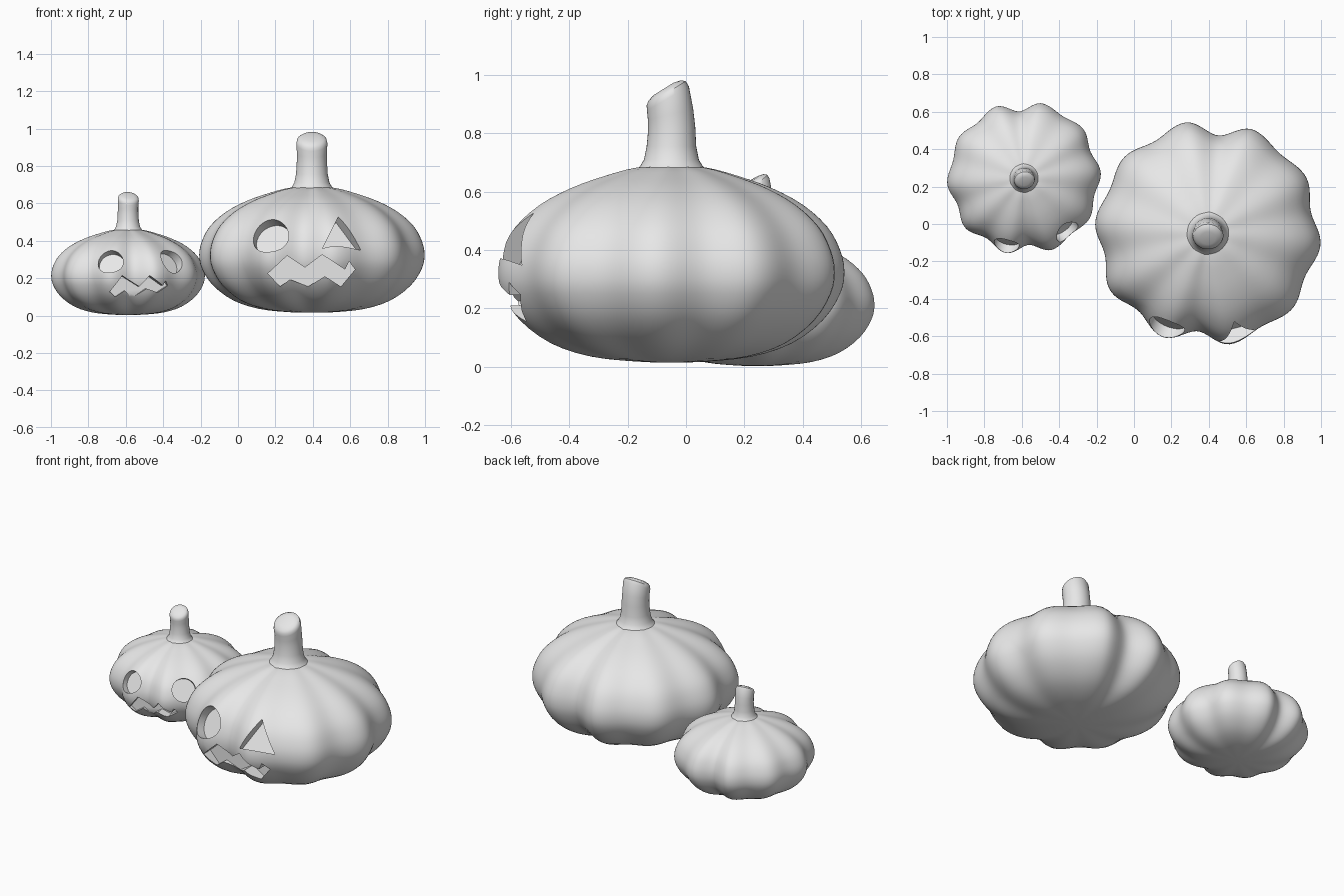
import bpy, bmesh, math
from mathutils import Vector, Matrix

if "Cube" in bpy.data.objects:
    bpy.data.objects.remove(bpy.data.objects["Cube"])

grey = bpy.data.materials.new("plain_grey")
grey.diffuse_color = (0.8, 0.8, 0.8, 1)
grey.use_nodes = True
grey.node_tree.nodes["Principled BSDF"].inputs["Base Color"].default_value = grey.diffuse_color

# Body outline (radius, height) and the depth of the ten grooves
PROFILE = [(0, 0), (.12, .003), (.28, .02), (.42, .065), (.53, .145), (.59, .235),
           (.605, .31), (.59, .385), (.545, .465), (.46, .54), (.35, .598),
           (.23, .64), (.12, .668), (0, .675)]
GROOVES = [.07, .05, .13, .06, .05, .07, .08, .13, .05, .06]
FIRST_GROOVE = math.radians(12)

# Stem rings: (y, z, radius, forward tilt in degrees)
STEM = [(0, .60, .14, 0), (0, .655, .125, 0), (0, .672, .108, 0), (0, .695, .094, 0),
        (0, .74, .085, 0), (.001, .80, .081, 4), (-.003, .85, .080, 14),
        (-.012, .905, .083, 30), (-.018, .922, .079, 32), (-.023, .932, .066, 32),
        (-.026, .938, .040, 32)]


def make_object(name, bm, matrix=Matrix()):
    bmesh.ops.recalc_face_normals(bm, faces=bm.faces)
    mesh = bpy.data.meshes.new(name)
    bm.to_mesh(mesh)
    bm.free()
    mesh.transform(matrix)
    mesh.materials.append(grey)
    obj = bpy.data.objects.new(name, mesh)
    bpy.context.collection.objects.link(obj)
    return obj


def loft(rings):
    """Closed skin over rings of points, with a pole at each end."""
    bm = bmesh.new()
    loops = [[bm.verts.new(p) for p in ring] for ring in rings]
    n = len(loops[0])
    for a, b in zip(loops, loops[1:]):
        for i in range(n):
            j = (i + 1) % n
            bm.faces.new((a[i], a[j], b[j], b[i]))
    for loop in (loops[0], loops[-1]):
        pole = bm.verts.new(sum((v.co for v in loop), Vector()) / n)
        for i in range(n):
            bm.faces.new((loop[i], loop[(i + 1) % n], pole))
    return bm


def smooth_profile(pts, steps=3):
    """Catmull-Rom points, without the two poles."""
    p = [Vector(q) for q in pts]
    p = [Vector((-p[1].x, p[1].y))] + p + [Vector((-p[-2].x, p[-2].y))]
    out = []
    for a, b, c, d in zip(p, p[1:], p[2:], p[3:]):
        for k in range(steps):
            t = k / steps
            out.append(.5 * (2 * b + (c - a) * t + (2 * a - 5 * b + 4 * c - d) * t * t
                             + (3 * b - a - 3 * c + d) * t ** 3))
    return out[1:]


def rib(angle):
    s = (angle - FIRST_GROOVE) / (math.tau / 10)
    k = round(s)
    return 1 - GROOVES[k % 10] * math.cos(math.pi * (s - k)) ** 2


def body_mesh(segments=160):
    angles = [math.tau * i / segments for i in range(segments)]
    return loft([[(q.x * rib(a) * math.cos(a), q.x * rib(a) * math.sin(a), q.y)
                  for a in angles] for q in smooth_profile(PROFILE)])


def stem_mesh(segments=40):
    rings = []
    for y, z, r, tilt in STEM:
        rot = Matrix.Rotation(math.radians(tilt), 3, 'X')
        rings.append([Vector((0, y, z)) + rot @ Vector((r * math.cos(a), r * math.sin(a), 0))
                      for a in (math.tau * i / segments for i in range(segments))])
    return loft(rings)


def cutter(points, origin, azimuth, tilt, depth, out=.2):
    """Prism through the skin, facing the given direction."""
    a, t = math.radians(azimuth), math.radians(tilt)
    n = Vector((math.cos(a) * math.cos(t), math.sin(a) * math.cos(t), math.sin(t)))
    u = Vector((-math.sin(a), math.cos(a), 0))
    v = n.cross(u)
    base = [Vector(origin) + u * x + v * y for x, y in points]
    bm = bmesh.new()
    face = bm.faces.new([bm.verts.new(p - n * depth) for p in base])
    ext = bmesh.ops.extrude_face_region(bm, geom=[face], use_keep_orig=True)
    for g in ext["geom"]:
        if isinstance(g, bmesh.types.BMVert):
            g.co += n * (depth + out)
    obj = make_object("carving_cutter", bm)
    obj.hide_render = True
    return obj


def circle(r, n=40):
    return [(r * math.cos(math.tau * i / n), r * math.sin(math.tau * i / n)) for i in range(n)]


def shift(points, x0, z0):
    return [(x - x0, z - z0) for x, z in points]


def activate(obj):
    bpy.ops.object.select_all(action='DESELECT')
    obj.select_set(True)
    bpy.context.view_layer.objects.active = obj


def pumpkin(name, location, size, turn, cuts):
    m = (Matrix.Translation(location) @ Matrix.Rotation(math.radians(turn), 4, 'Z')
         @ Matrix.Scale(size, 4))
    body = make_object(name + "_body", body_mesh(), m)
    stem = make_object(name + "_stem", stem_mesh(), m)
    activate(body)
    for c in cuts:
        mod = body.modifiers.new("carve", 'BOOLEAN')
        mod.operation, mod.solver, mod.object = 'DIFFERENCE', 'EXACT', c
        bpy.ops.object.modifier_apply(modifier=mod.name)
        bpy.data.objects.remove(c)
    for obj in (body, stem):
        activate(obj)
        bpy.ops.object.shade_smooth_by_angle(angle=math.radians(40))


# Jagged mouths as seen from the front
BIG_MOUTH = [(.16, .225), (.262, .32), (.358, .257), (.45, .326), (.572, .246), (.594, .29),
             (.626, .246), (.55, .155), (.465, .21), (.375, .155), (.278, .193), (.225, .155)]
SMALL_MOUTH = [(-.684, .128), (-.62, .214), (-.524, .155), (-.476, .214), (-.40, .16),
               (-.385, .187), (-.37, .16), (-.428, .123), (-.487, .144), (-.556, .096),
               (-.6, .134), (-.652, .10)]

# Large pumpkin: round eye, triangular eye, mouth
pumpkin("large_pumpkin", (.395, -.05, .015), 1, 0, [
    cutter(circle(.098), (.165, -.57, .432), -112, 28, .08),
    cutter([(-.11, -.072), (0, .115), (.105, -.076)], (.555, -.59, .435), -75, 28, .08),
    cutter(shift(BIG_MOUTH, .39, .24), (.39, -.58, .24), -90, 0, .07)])

# Small pumpkin: two round eyes, mouth
pumpkin("small_pumpkin", (-.588, .245, .003), .68, 10, [
    cutter(circle(.068), (-.685, -.125, .292), -103, 28, .055),
    cutter(circle(.069), (-.355, -.045, .295), -52, 28, .055),
    cutter(shift(SMALL_MOUTH, -.53, .155), (-.53, -.125, .155), -80, 0, .055)])
